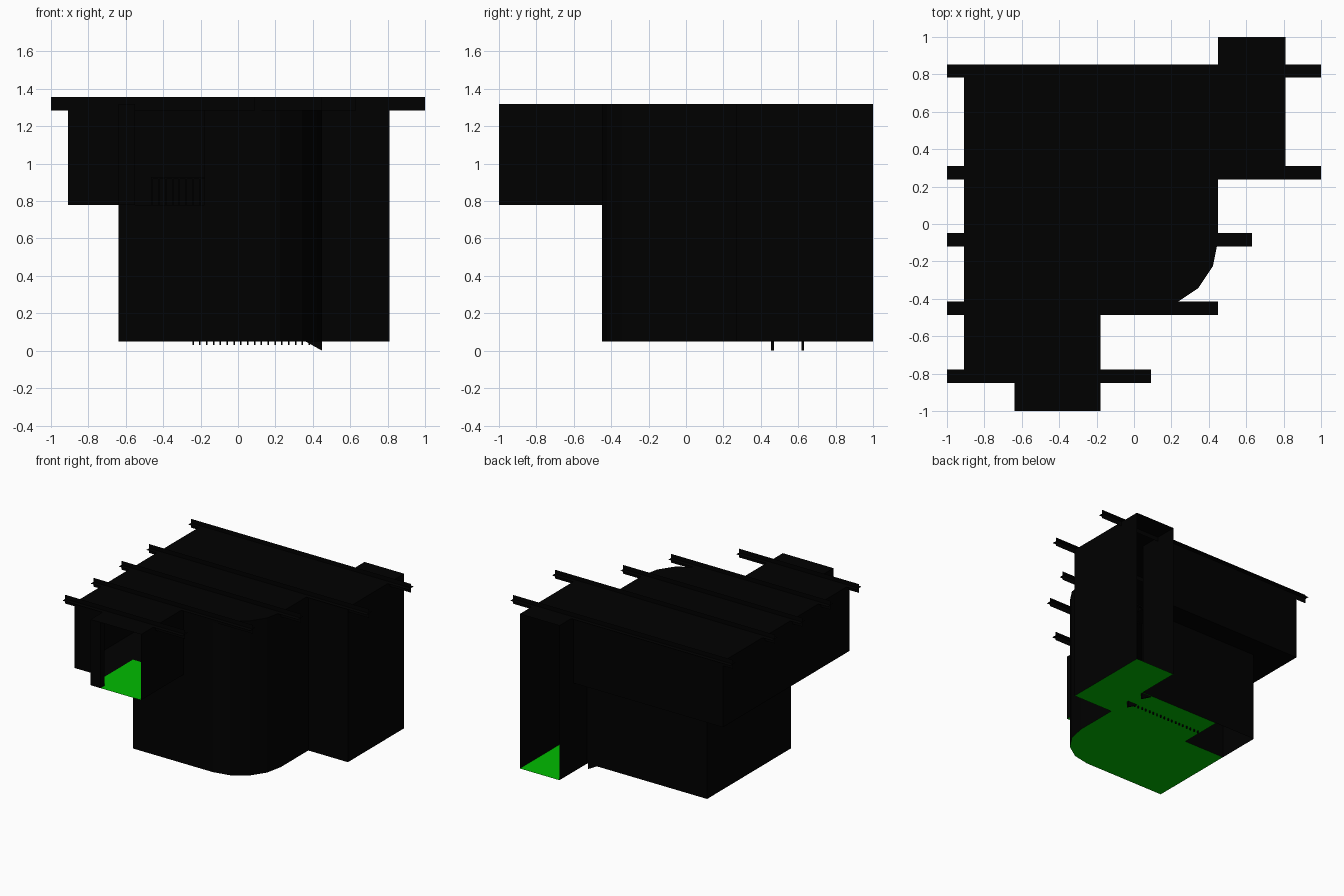
import bpy, math

if "Cube" in bpy.data.objects:
    bpy.data.objects.remove(bpy.data.objects["Cube"])

def material(name, color):
    m = bpy.data.materials.new(name)
    m.diffuse_color = color
    m.use_nodes = True
    m.node_tree.nodes["Principled BSDF"].inputs["Base Color"].default_value = m.diffuse_color
    return m

BLACK = material("black", (0, 0, 0, 1))
GREEN = material("green", (0, 0.5, 0, 1))

def make(name, verts, faces, mat=BLACK):
    me = bpy.data.meshes.new(name)
    me.from_pydata(verts, [], faces)
    me.materials.append(mat)
    ob = bpy.data.objects.new(name, me)
    bpy.context.collection.objects.link(ob)
    return ob

def wall(name, path, z0, z1):
    """Thin vertical wall following a plan path."""
    n = len(path)
    v = [(x, y, z0) for x, y in path] + [(x, y, z1) for x, y in path]
    return make(name, v, [(i, i + 1, n + i + 1, n + i) for i in range(n - 1)])

def slab(name, outline, z, mat=BLACK):
    """Flat sheet from a plan outline."""
    return make(name, [(x, y, z) for x, y in outline], [range(len(outline))], mat)

def rect(x0, x1, y0, y1):
    return [(x0, y0), (x1, y0), (x1, y1), (x0, y1)]

BOX_FACES = [(0, 3, 2, 1), (4, 5, 6, 7), (0, 1, 5, 4),
             (1, 2, 6, 5), (2, 3, 7, 6), (3, 0, 4, 7)]

def boxes(name, items):
    """Several boxes (x0, x1, y0, y1, z0, z1) in one object."""
    v, f = [], []
    for x0, x1, y0, y1, z0, z1 in items:
        b = len(v)
        v += [(x, y, z) for z in (z0, z1) for x, y in rect(x0, x1, y0, y1)]
        f += [tuple(b + i for i in q) for q in BOX_FACES]
    return make(name, v, f)

Z0, Z1, Z2 = 0.05, 0.78, 1.32      # ground floor, upper floor, roof
R = 0.365
arc = [(0.085 + R * math.cos(math.radians(a)), -0.085 + R * math.sin(math.radians(a)))
       for a in (-90, -67.5, -45, -22.5, 0)]

# Walls
wall("rounded_front_wall", [(-0.18, -0.45)] + arc + [(0.45, 0.27), (0.81, 0.27), (0.81, 1)], Z0, Z2)
wall("lower_wall", [(-0.18, -0.45), (-0.64, -0.45), (-0.64, 0.64), (0.45, 0.64)], Z0, Z1)
wall("porch_side_wall", [(0.45, 0.64), (0.45, 1)], Z0, Z2)
wall("upper_wall", [(0.45, 0.82), (-0.91, 0.82), (-0.91, -0.82), (-0.64, -0.82), (-0.64, -1)], Z1, Z2)
wall("balcony_side_wall", [(-0.18, -1), (-0.18, -0.45)], Z1, Z2)
boxes("balcony_pillar", [(-0.64, -0.55, -1, -0.95, Z1, Z2)])
wall("closet_wall", [(-0.64, 0.28), (-0.27, 0.28), (-0.27, 0.46)], Z0, 0.42)

# Floors
slab("ground_floor", [(-0.64, -0.45)] + arc + [(0.45, 0.64), (-0.27, 0.64), (-0.27, 0.28), (-0.64, 0.28)],
     Z0, GREEN)
slab("porch_floor", rect(0.45, 0.81, 0.27, 1), Z0, GREEN)
slab("balcony_floor", rect(-0.64, -0.18, -1, -0.45), Z1, GREEN)
slab("upper_floor_room", [(-0.46, -0.45)] + arc + [(0.45, 0.46), (-0.46, 0.46)], Z1)
for name, r in (("left", (-0.91, -0.64, -0.82, 0.82)), ("back", (-0.64, 0.45, 0.64, 0.82)),
                ("front", (-0.64, -0.46, -0.45, -0.05)), ("stair_head", (0.1, 0.45, 0.46, 0.64))):
    slab("upper_floor_" + name, rect(*r), Z1)

# Roof sheet
slab("roof", [(-0.91, -0.82), (-0.64, -0.82), (-0.64, -1), (-0.18, -1), (-0.18, -0.45)] + arc +
     [(0.45, 0.27), (0.81, 0.27), (0.81, 1), (0.45, 1), (0.45, 0.82), (-0.91, 0.82)], Z2)

# Roof beams: crossed upright and flat sheets
h = 0.036
for i, (y, x1) in enumerate(((0.818, 1), (0.275, 1), (-0.085, 0.63), (-0.45, 0.45), (-0.815, 0.09))):
    make(f"roof_beam_{i + 1}",
         [(-1, y, Z2 - h), (x1, y, Z2 - h), (x1, y, Z2 + h), (-1, y, Z2 + h),
          (-1, y - h, Z2 + 0.002), (x1, y - h, Z2 + 0.002),
          (x1, y + h, Z2 + 0.002), (-1, y + h, Z2 + 0.002)],
         [(0, 1, 2, 3), (4, 5, 6, 7)])

# Lower stair flight: two sloping stringers with treads
for i, y in enumerate((0.455, 0.617)):
    v = [(x, yy, z) for yy in (y, y + 0.015)
         for x, z in ((0.45, 0), (0.45, 0.06), (-0.27, 0.46), (-0.27, 0.4))]
    make(f"stair_stringer_{i + 1}", v, BOX_FACES)
boxes("lower_treads", [(0.39 - 0.06 * i, 0.45 - 0.06 * i, 0.47, 0.617,
                        0.055 + 0.034 * i, 0.067 + 0.034 * i) for i in range(12)])

# Landing and upper flight
boxes("stair_landing", [(-0.64, -0.27, 0.46, 0.64, 0.44, 0.46)])
boxes("upper_treads", [(-0.64, -0.46, 0.40 - 0.06 * i, 0.46 - 0.06 * i,
                        0.48 + 0.035 * i, 0.495 + 0.035 * i) for i in range(8)])

# Slat screen and upper railing
s = 0.004
boxes("stair_slats", [(x - s, x + s, 0.458, 0.466, 0.03, Z1)
                      for x in (-0.24 + 0.0365 * i for i in range(18))])
boxes("railing_slats", [(x - s, x + s, 0.458, 0.466, Z1, 0.92)
                        for x in (-0.459 + 0.0365 * i for i in range(24))])
boxes("railing_top", [(-0.465, 0.45, 0.455, 0.469, 0.918, 0.93)])
